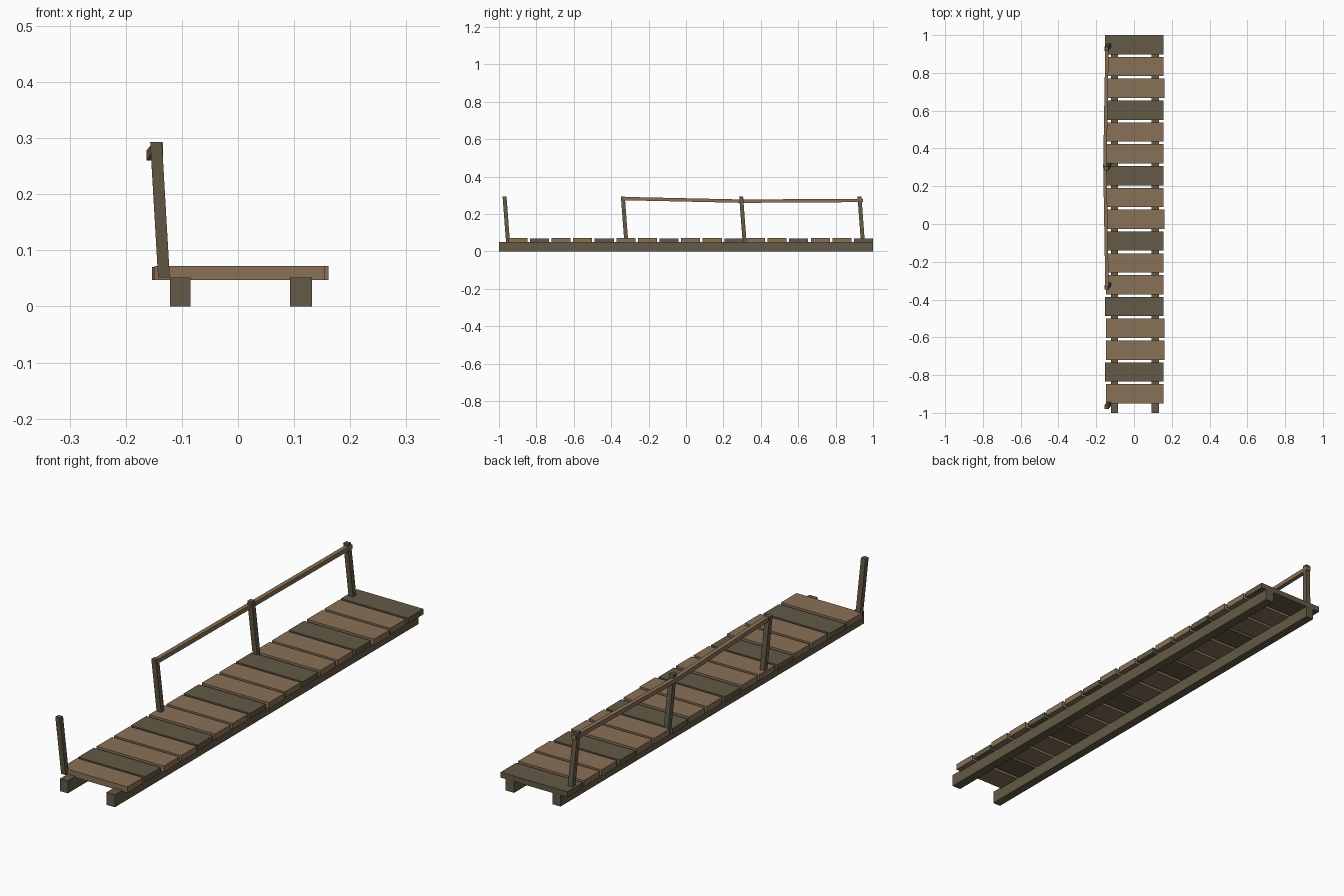
import bpy
import bmesh
from mathutils import Vector

if "Cube" in bpy.data.objects:
    bpy.data.objects.remove(bpy.data.objects["Cube"])


def material(name, color):
    m = bpy.data.materials.new(name)
    m.diffuse_color = (*color, 1)
    m.use_nodes = True
    m.node_tree.nodes["Principled BSDF"].inputs["Base Color"].default_value = m.diffuse_color
    return m


brown = material("brown_wood", (0.25, 0.165, 0.095))
dark = material("dark_wood", (0.125, 0.102, 0.061))


def loft(name, sections, mat):
    """Square-section timber through a list of four-point rings, capped at the ends."""
    bm = bmesh.new()
    rings = [[bm.verts.new(p) for p in s] for s in sections]
    for a, b in zip(rings, rings[1:]):
        for i in range(4):
            j = (i + 1) % 4
            bm.faces.new((a[i], a[j], b[j], b[i]))
    bm.faces.new(rings[0])
    bm.faces.new(rings[-1])
    bmesh.ops.recalc_face_normals(bm, faces=bm.faces)
    me = bpy.data.meshes.new(name)
    bm.to_mesh(me)
    bm.free()
    me.materials.append(mat)
    ob = bpy.data.objects.new(name, me)
    bpy.context.collection.objects.link(ob)
    return ob


CORNERS = ((-1, -1), (1, -1), (1, 1), (-1, 1))


def ring_xz(x, y, z, hx, hz):
    return [Vector((x + a * hx, y, z + b * hz)) for a, b in CORNERS]


def ring_xy(x, y, z, h):
    return [Vector((x + a * h, y + b * h, z)) for a, b in CORNERS]


def box(name, x0, x1, y0, y1, z0, z1, mat):
    x, z, hx, hz = (x0 + x1) / 2, (z0 + z1) / 2, (x1 - x0) / 2, (z1 - z0) / 2
    return loft(name, [ring_xz(x, y, z, hx, hz) for y in (y0, y1)], mat)


# Long support beams
box("left_beam", -0.121, -0.085, -1, 1, 0, 0.052, dark)
box("right_beam", 0.093, 0.132, -1, 1, 0, 0.052, dark)

# Deck planks, every third one dark, a few slightly longer
for i in range(17):
    y = 0.949 - i * 0.1155
    is_dark = i % 3 == 0
    right = 0.161 if i in (2, 8, 13, 14) else 0.155
    left = -0.153 if is_dark else -0.149
    box(f"plank_{i + 1}", left, right, y - 0.051, y + 0.051,
        0.047, 0.070 if is_dark else 0.072, dark if is_dark else brown)

# Leaning handrail posts
for i in range(4):
    y = -0.952 + i * 0.6325
    loft(f"post_{i + 1}", [ring_xy(-0.132, y, 0.052, 0.0105),
                           ring_xy(-0.146, y - 0.018, 0.293, 0.0105)], dark)

# Handrail in two lengths; the front bay is open
h = 0.009
front, middle, back = (-0.143, -0.335, 0.283), (-0.154, 0.306, 0.269), (-0.143, 0.945, 0.273)
loft("front_rail", [ring_xz(*front, h, h), ring_xz(*middle, h, h)], brown)
loft("back_rail", [ring_xz(*middle, h, h), ring_xz(*back, h, h)], brown)
